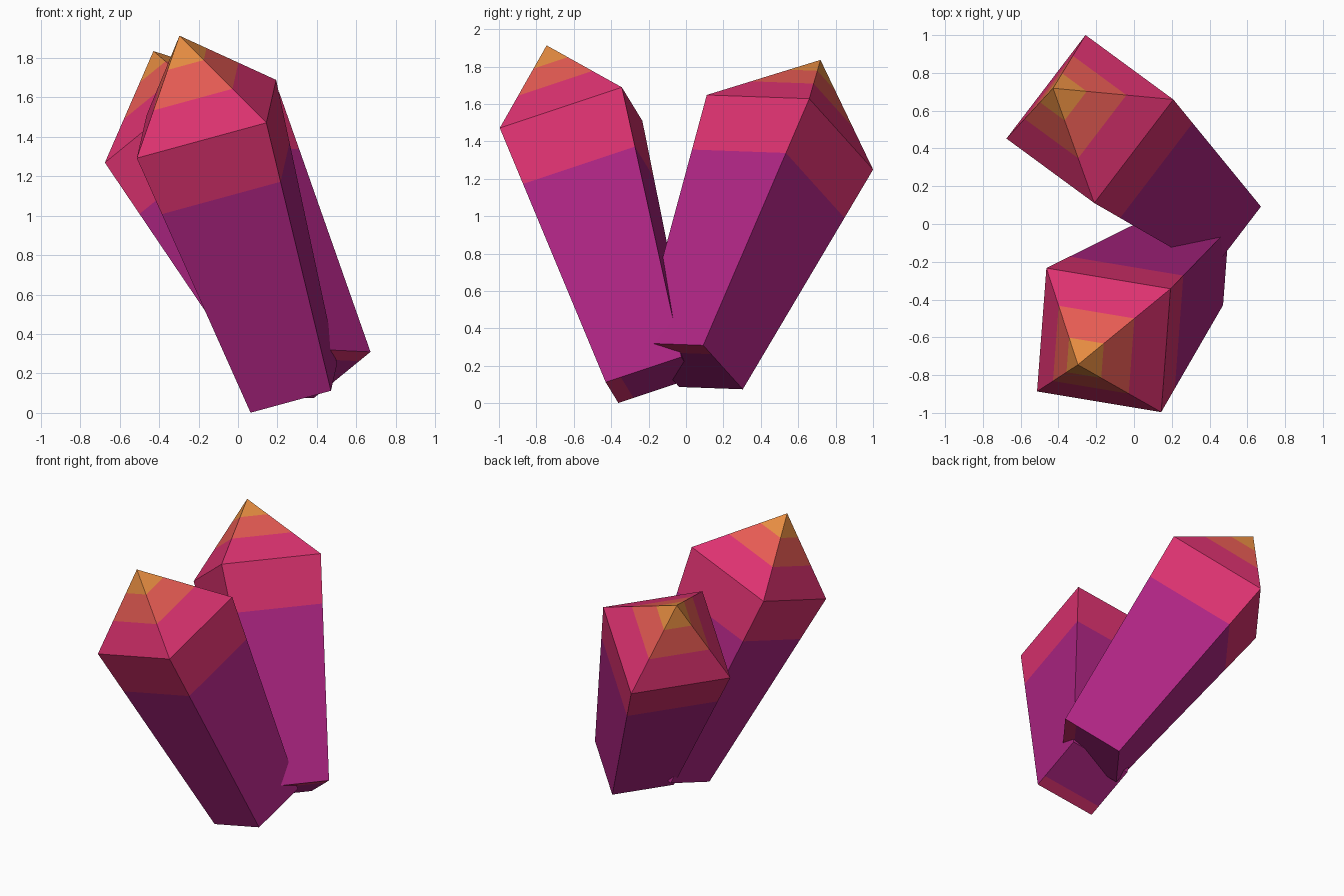
import bpy, bmesh
from mathutils import Vector

if "Cube" in bpy.data.objects:
    bpy.data.objects.remove(bpy.data.objects["Cube"])


def srgb(hexcode):
    vals = [int(hexcode[i:i + 2], 16) / 255 for i in (0, 2, 4)]
    return [v / 12.92 if v <= 0.04045 else ((v + 0.055) / 1.055) ** 2.4 for v in vals] + [1.0]


def material(name, hexcode):
    m = bpy.data.materials.new(name)
    m.diffuse_color = srgb(hexcode)
    m.use_nodes = True
    m.node_tree.nodes["Principled BSDF"].inputs["Base Color"].default_value = m.diffuse_color
    return m


PURPLE, PINK, CORAL, ORANGE = range(4)
MATS = [material("purple", "AF2584"), material("pink", "DC3270"),
        material("coral", "E55B53"), material("orange", "E58C41")]

LENGTH, TIP = 1.497, 0.463      # shaft length and pyramid height
BASE, SHOULDER = 0.214, 0.345   # half widths at the base and the shoulder


def crystal(name, base_centre, u, v):
    """Tapered square shaft with a pyramid tip, banded in colour along its axis."""
    o = Vector(base_centre)
    u = Vector(u).normalized()
    w = u.cross(Vector(v)).normalized()
    v = w.cross(u)

    # (distance along axis, half width, colour of the band above)
    band = 0.78
    levels = [(0, BASE, PURPLE),
              (LENGTH * band, BASE + (SHOULDER - BASE) * band, PINK),
              (LENGTH, SHOULDER, PINK),
              (LENGTH + TIP * 0.39, SHOULDER * 0.61, CORAL),
              (LENGTH + TIP * 0.72, SHOULDER * 0.28, ORANGE)]

    bm = bmesh.new()
    rings = [[bm.verts.new(o + w * d + (u * a + v * b) * h)
              for a, b in ((-1, -1), (1, -1), (1, 1), (-1, 1))]
             for d, h, _ in levels]
    apex = bm.verts.new(o + w * (LENGTH + TIP))
    for k, ring in enumerate(rings):
        for i in range(4):
            j = (i + 1) % 4
            if k + 1 < len(rings):
                f = bm.faces.new((ring[i], ring[j], rings[k + 1][j], rings[k + 1][i]))
            else:
                f = bm.faces.new((ring[i], ring[j], apex))
            f.material_index = levels[k][2]

    # base face, with a pink strip along one edge
    base = bm.faces.new(reversed(rings[0]))
    cut = o - v * BASE * 0.6
    bmesh.ops.bisect_plane(bm, geom=[base, *base.edges, *base.verts],
                           plane_co=cut, plane_no=v)
    bm.normal_update()
    for f in bm.faces:
        if f.normal.dot(w) < -0.9:
            f.material_index = PINK if (f.calc_center_median() - cut).dot(v) < 0 else PURPLE

    mesh = bpy.data.meshes.new(name)
    bm.to_mesh(mesh)
    bm.free()
    for m in MATS:
        mesh.materials.append(m)
    bpy.context.collection.objects.link(bpy.data.objects.new(name, mesh))


crystal("front_crystal", (0.283, -0.193, 0.124), (0.66, -0.11, 0.18), (0.06, 0.65, 0.22))
crystal("back_crystal", (0.398, 0.028, 0.198), (0.42, 0.55, -0.02), (-0.46, 0.35, -0.38))
